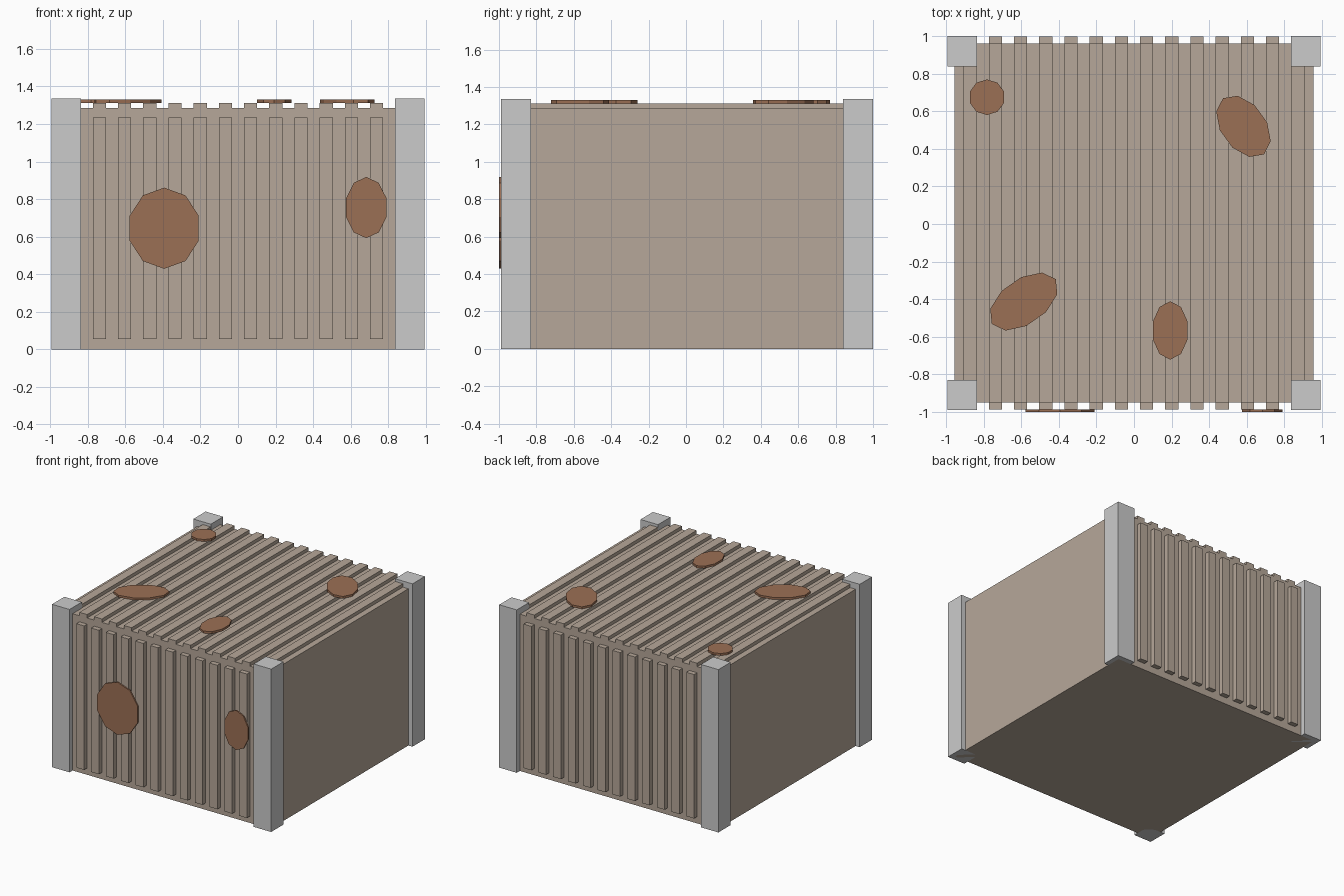
import bpy, bmesh
from math import radians
from mathutils import Matrix, Vector

if "Cube" in bpy.data.objects:
    bpy.data.objects.remove(bpy.data.objects["Cube"])


def material(name, rgb):
    m = bpy.data.materials.new(name)
    m.diffuse_color = (*rgb, 1)
    m.use_nodes = True
    m.node_tree.nodes["Principled BSDF"].inputs["Base Color"].default_value = m.diffuse_color
    return m


wood = material("weathered_wood", (0.47, 0.39, 0.32))
rust = material("rust", (0.33, 0.16, 0.09))


def finish(name, bm, mat=None):
    me = bpy.data.meshes.new(name)
    bm.to_mesh(me)
    bm.free()
    if mat:
        me.materials.append(mat)
    ob = bpy.data.objects.new(name, me)
    bpy.context.collection.objects.link(ob)
    return ob


def box(name, x, y, z, mat=None):
    bm = bmesh.new()
    lo, hi = Vector((x[0], y[0], z[0])), Vector((x[1], y[1], z[1]))
    bmesh.ops.create_cube(bm, size=1, matrix=Matrix.Translation((lo + hi) / 2)
                          @ Matrix.Diagonal((*(hi - lo), 1)))
    return finish(name, bm, mat)


def patch(name, centre, rx, ry, depth, turn=0, upright=False):
    # ten-sided flat disc, stretched and then turned
    bm = bmesh.new()
    m = Matrix.Translation(centre)
    if upright:
        m = m @ Matrix.Rotation(radians(90), 4, 'X')
    m = m @ Matrix.Rotation(radians(turn), 4, 'Z') @ Matrix.Diagonal((rx, ry, 1, 1))
    bmesh.ops.create_cone(bm, cap_ends=True, segments=10, radius1=1, radius2=1,
                          depth=depth, matrix=m)
    return finish(name, bm, rust)


# Crate body
FRONT, BACK = -0.95, 0.96
TOP = 1.285
box("crate_body", (-0.957, 0.957), (FRONT, BACK), (0, TOP), wood)

# Corner posts
for side, sx in (("left", -1), ("right", 1)):
    x = sorted((sx * 0.835, sx * 0.994))
    box(f"front_{side}_post", x, (-0.99, -0.83), (0, 1.335))
    box(f"back_{side}_post", x, (0.84, 1.0), (0, 1.335))

# Corrugation ribs on front, back and lid
for i in range(14):
    c = (i - 6.5) * 0.1342
    x = (c - 0.035, c + 0.035)
    box(f"front_rib_{i + 1}", x, (-0.989, FRONT), (0.055, 1.235), wood)
    box(f"back_rib_{i + 1}", x, (BACK, 0.999), (0.055, 1.235), wood)
    box(f"top_rib_{i + 1}", x, (FRONT, BACK), (TOP, 1.313), wood)

# Rust patches on the lid
for i, (x, y, rx, ry, turn) in enumerate((
        (-0.783, 0.675, 0.096, 0.095, 0),
        (0.583, 0.52, 0.12, 0.185, 36),
        (-0.587, -0.413, 0.12, 0.208, -55),
        (0.193, -0.567, 0.097, 0.155, 0))):
    patch(f"top_rust_patch_{i + 1}", (x, y, 1.321), rx, ry, 0.018, turn)

# Rust patches on the front
patch("front_rust_patch_1", (-0.393, -0.994, 0.645), 0.193, 0.216, 0.012, upright=True)
patch("front_rust_patch_2", (0.683, -0.994, 0.755), 0.113, 0.163, 0.012, upright=True)
